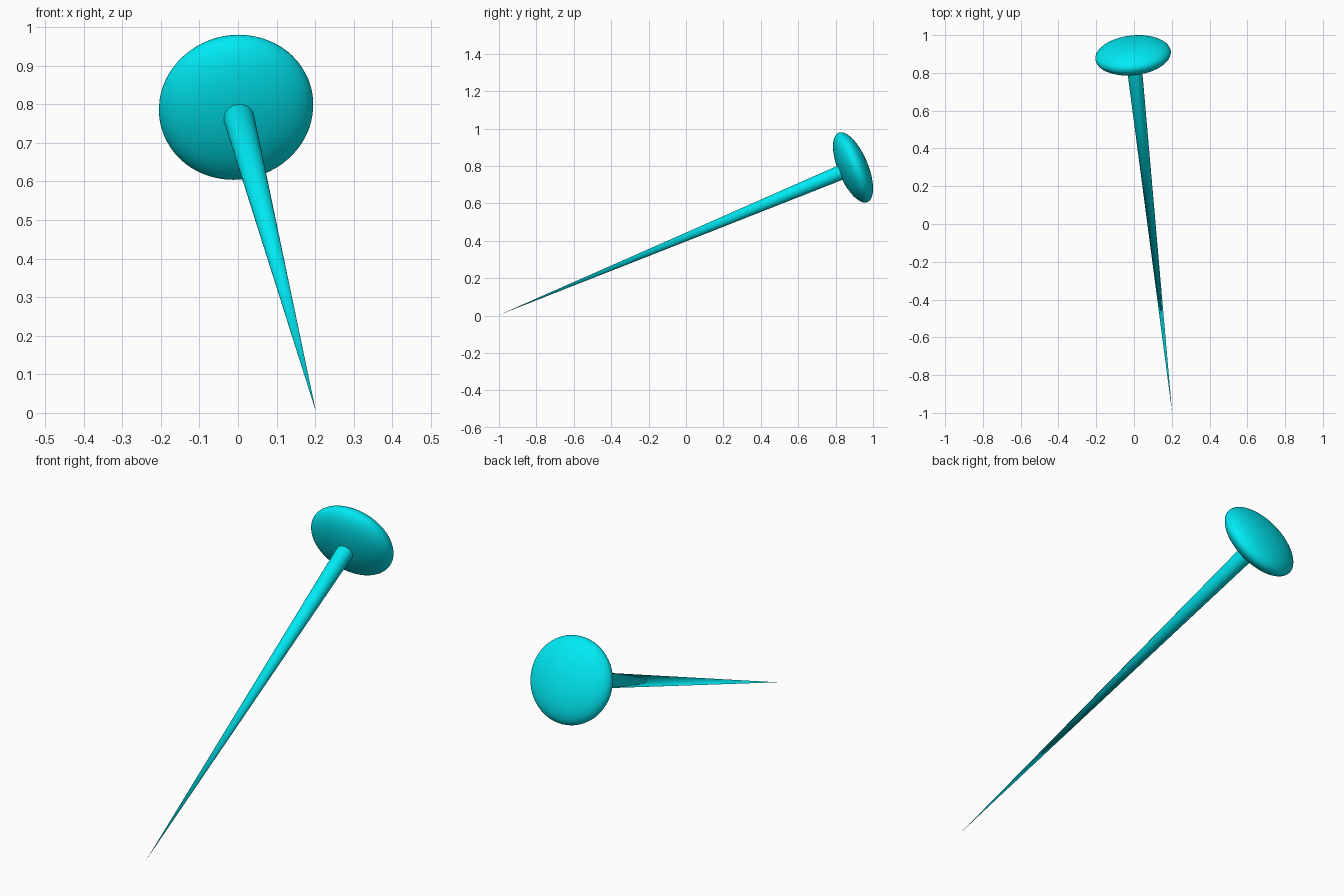
import bpy
import math
from mathutils import Vector

if "Cube" in bpy.data.objects:
    bpy.data.objects.remove(bpy.data.objects["Cube"])

tip = Vector((0.202, -1.0, 0.003))
centre = Vector((-0.005, 0.893, 0.792))
axis = (centre - tip).normalized()
rot = axis.to_track_quat('Z', 'Y').to_euler()

mat = bpy.data.materials.new("cyan")
mat.diffuse_color = (0.0, 0.82, 0.9, 1)
mat.use_nodes = True
mat.node_tree.nodes["Principled BSDF"].inputs["Base Color"].default_value = mat.diffuse_color


def finish(name):
    ob = bpy.context.object
    ob.name = name
    ob.rotation_euler = rot
    ob.data.materials.append(mat)
    bpy.ops.object.shade_smooth_by_angle(angle=math.radians(40))
    return ob


# Tapered shaft, pointed at the tip, its wide end buried in the head
length = 2.0
bpy.ops.mesh.primitive_cone_add(vertices=48, radius1=0.0, radius2=0.04,
                                depth=length, location=tip + axis * length / 2)
finish("pin_shaft")

# Flattened round head, squashed along the shaft
bpy.ops.mesh.primitive_uv_sphere_add(segments=64, ring_count=32, radius=1,
                                     location=centre)
finish("pin_head").scale = (0.201, 0.201, 0.078)
